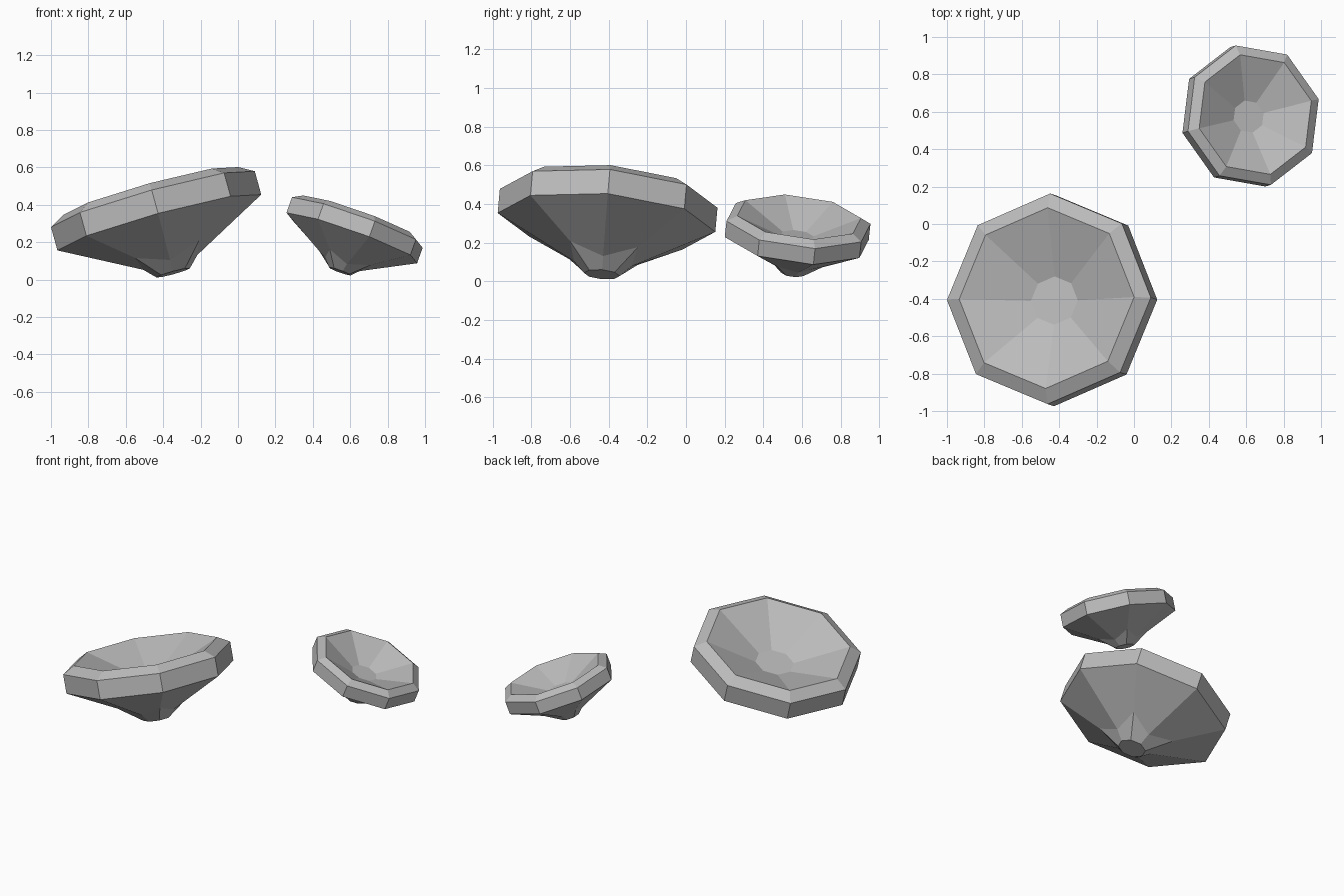
import bpy, bmesh, math
from mathutils import Vector, Matrix

cube = bpy.data.objects.get("Cube")
if cube:
    bpy.data.objects.remove(cube)

SIDES = 8

# Plain stone grey
stone = bpy.data.materials.new("stone_grey")
stone.use_nodes = True
grey = (0.5, 0.5, 0.5, 1)
stone.diffuse_color = grey
stone.node_tree.nodes["Principled BSDF"].inputs["Base Color"].default_value = grey

# Dish profile from foot to inner floor: (radius, height) at even and odd corners
PROFILE = [
    ((0.093, -0.41), (0.093, -0.41)),    # foot
    ((0.15, -0.352), (0.25, -0.295)),    # jagged neck
    ((0.565, -0.13), (0.565, -0.13)),    # bottom of rim band
    ((0.565, 0), (0.565, 0)),            # top of rim band
    ((0.485, 0.045), (0.485, 0.045)),    # inner lip
    ((0.13, -0.11), (0.13, -0.11)),      # bowl floor
]


def add_dish(name, centre, axis, size, twist):
    bm = bmesh.new()
    rings = []
    for pair in PROFILE:
        ring = []
        for i in range(SIDES):
            r, z = pair[i % 2]
            a = math.tau * i / SIDES
            ring.append(bm.verts.new((r * math.cos(a), r * math.sin(a), z)))
        rings.append(ring)
    for low, high in zip(rings, rings[1:]):
        for i in range(SIDES):
            j = (i + 1) % SIDES
            bm.faces.new((low[i], low[j], high[j], high[i]))
    bm.faces.new(rings[0][::-1])
    bm.faces.new(rings[-1])

    # Lean the dish along its axis
    lean = Vector((0, 0, 1)).rotation_difference(Vector(axis)).to_matrix().to_4x4()
    bm.transform(lean @ Matrix.Rotation(math.radians(twist), 4, "Z") @ Matrix.Scale(size, 4))
    mesh = bpy.data.meshes.new(name)
    bm.to_mesh(mesh)
    bm.free()
    mesh.materials.append(stone)
    obj = bpy.data.objects.new(name, mesh)
    obj.location = centre
    bpy.context.collection.objects.link(obj)


add_dish("large_dish", (-0.455, -0.4, 0.43), (-0.275, 0.09, 1), 1, 0)
add_dish("small_dish", (0.638, 0.582, 0.305), (0.36, 0.11, 1), 0.68, 14)
